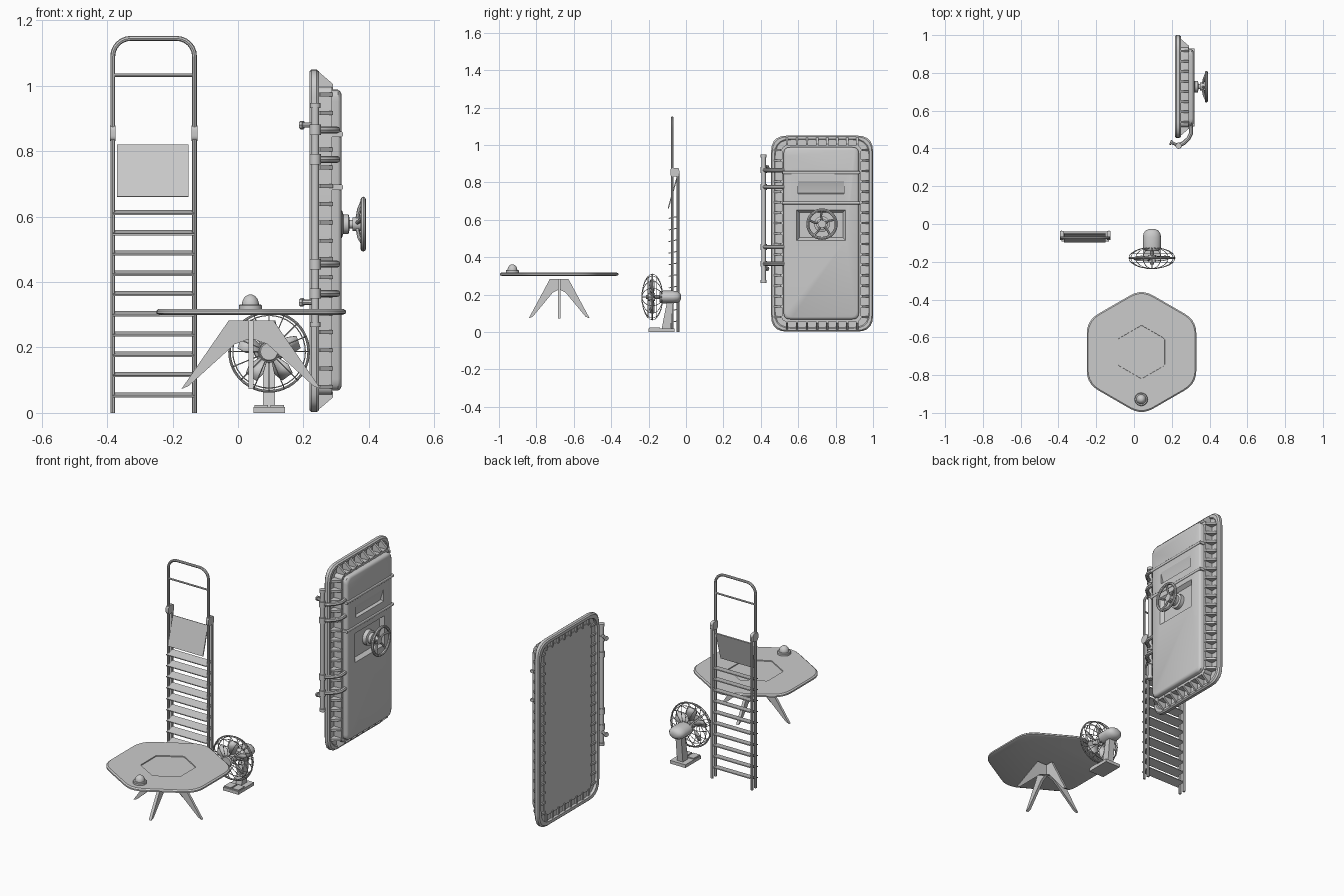
import bpy, bmesh
from math import sin, cos, pi, radians
from mathutils import Vector

if "Cube" in bpy.data.objects:
    bpy.data.objects.remove(bpy.data.objects["Cube"])


def finish(ob, angle=35):
    bpy.ops.object.select_all(action='DESELECT')
    ob.select_set(True)
    bpy.context.view_layer.objects.active = ob
    bpy.ops.object.shade_smooth_by_angle(angle=radians(angle))
    return ob


def from_bm(name, bm):
    bmesh.ops.recalc_face_normals(bm, faces=bm.faces)
    me = bpy.data.meshes.new(name)
    bm.to_mesh(me)
    bm.free()
    ob = bpy.data.objects.new(name, me)
    bpy.context.collection.objects.link(ob)
    return finish(ob)


def place(axis, u, v, w):
    return {'x': (w, u, v), 'y': (u, w, v), 'z': (u, v, w)}[axis]


def loft(name, axis, rings, closed=False):
    """Skin a stack of (outline, height) rings along an axis."""
    bm = bmesh.new()
    vs = [[bm.verts.new(place(axis, u, v, w)) for u, v in pts] for pts, w in rings]
    n = len(vs[0])
    pairs = list(zip(vs, vs[1:])) + ([(vs[-1], vs[0])] if closed else [])
    for a, b in pairs:
        for i in range(n):
            j = (i + 1) % n
            bm.faces.new((a[i], a[j], b[j], b[i]))
    if not closed:
        bm.faces.new(vs[0])
        bm.faces.new(vs[-1])
    return from_bm(name, bm)


def rounded(corners, d, n=5):
    out = []
    for i, c in enumerate(corners):
        c = Vector(c)
        a = c + (Vector(corners[i - 1]) - c).normalized() * d
        b = c + (Vector(corners[(i + 1) % len(corners)]) - c).normalized() * d
        for k in range(n + 1):
            t = k / n
            out.append(tuple(a * (1-t)**2 + c * 2*t*(1-t) + b * t*t))
    return out


def rect(u0, u1, v0, v1, d=0.0, inset=0.0):
    u0, u1, v0, v1 = u0 + inset, u1 - inset, v0 + inset, v1 - inset
    c = [(u0, v0), (u1, v0), (u1, v1), (u0, v1)]
    return rounded(c, d) if d else c


def circ(cu, cv, ru, rv=None, n=24):
    rv = ru if rv is None else rv
    return [(cu + ru*cos(2*pi*i/n), cv + rv*sin(2*pi*i/n)) for i in range(n)]


def box(name, x0, x1, y0, y1, z0, z1):
    return loft(name, 'z', [(rect(x0, x1, y0, y1), z0), (rect(x0, x1, y0, y1), z1)])


def tubes(name, paths, r, cyclic=False, res=2):
    cu = bpy.data.curves.new(name, 'CURVE')
    cu.dimensions = '3D'
    cu.bevel_depth, cu.bevel_resolution, cu.use_fill_caps = r, res, True
    for p in paths:
        s = cu.splines.new('POLY')
        s.points.add(len(p) - 1)
        for q, co in zip(s.points, p):
            q.co = (*co, 1)
        s.use_cyclic_u = cyclic
    tmp = bpy.data.objects.new(name + "_tmp", cu)
    bpy.context.collection.objects.link(tmp)
    dg = bpy.context.evaluated_depsgraph_get()
    me = bpy.data.meshes.new_from_object(tmp.evaluated_get(dg))
    bpy.data.objects.remove(tmp)
    ob = bpy.data.objects.new(name, me)
    bpy.context.collection.objects.link(ob)
    return finish(ob)


# ---- step ladder ----
XL, XR = -0.383, -0.133
R = 0.055
arc = [(XL + R - R*cos(a*pi/12), -0.073, 1.145 - R + R*sin(a*pi/12)) for a in range(7)]
arc += [(XL + XR - x, y, z) for x, y, z in reversed(arc)]
tubes("ladder_front_frame", [[(XL, -0.073, 0)] + arc + [(XR, -0.073, 0)]], 0.0075)
tubes("ladder_rear_legs", [[(x, -0.042, 0), (x, -0.042, 0.86)] for x in (XL, XR)], 0.0075)
tubes("ladder_top_bar", [[(XL, -0.073, 1.032), (XR, -0.073, 1.032)]], 0.005)
for i in range(10):     # treads tip slightly towards the front
    z = 0.055 + i * 0.062
    loft("ladder_step", 'x', [([(-0.092, z - 0.008), (-0.04, z + 0.003), (-0.041, z + 0.008), (-0.093, z - 0.003)], x)
                              for x in (XL, XR)])
loft("ladder_platform", 'x', [([(-0.098, 0.662), (-0.092, 0.66), (-0.047, 0.818), (-0.053, 0.82)], x)
                              for x in (-0.37, -0.151)])
for x in (XL, XR):
    loft("ladder_hinge_bracket", 'x', [(rect(-0.084, -0.036, 0.832, 0.878, 0.015), x + s * 0.009) for s in (-1, 1)])

# ---- hexagonal table ----
TX, TY = 0.04, -0.678
def hexa(r, d):
    return rounded([(TX + r*sin(k*pi/3), TY + r*cos(k*pi/3)) for k in range(6)], d)
loft("table_top", 'z', [(hexa(0.32, 0.07), 0.299), (hexa(0.335, 0.07), 0.304), (hexa(0.335, 0.07), 0.312),
                        (hexa(0.327, 0.07), 0.318), (hexa(0.142, 0.006), 0.318), (hexa(0.141, 0.006), 0.313)])
def leg(tip, top, inner, s, c):
    prof = [(0, 0.283), (top, 0.283), (tip, 0.073), (tip - 0.022, 0.082), (inner, 0.21), (0, 0.228)]
    return [(c + s * u, v) for u, v in prof]
for s in (-1, 1):
    loft("table_side_leg", 'y', [(leg(0.213, 0.068, 0.05, s, TX), TY + w) for w in (-0.007, 0.007)])
    loft("table_end_leg", 'x', [(leg(0.163, 0.05, 0.035, s, TY), TX + w) for w in (-0.008, 0.008)])
# bell on the table
BX, BY = 0.038, -0.928
loft("bell_base", 'z', [(circ(BX, BY, r), z) for r, z in ((0.035, 0.317), (0.035, 0.328), (0.032, 0.332))])
loft("bell_dome", 'z', [(circ(BX, BY, 0.026*cos(a*pi/14)), 0.331 + 0.031*sin(a*pi/14)) for a in range(7)])

# ---- desk fan ----
FX, FZ = 0.095, 0.187
box("fan_base", FX - 0.048, FX + 0.048, -0.2, -0.062, 0, 0.018)
for a, b in ((-0.045, -0.004), (0.004, 0.045)):
    box("fan_button_panel", FX + a, FX + b, -0.195, -0.14, 0.016, 0.024)
loft("fan_stand", 'z', [(rect(FX - 0.018, FX + 0.018, a, b), z)
                        for a, b, z in ((-0.13, -0.082, 0.018), (-0.1, -0.066, 0.17))])
loft("fan_motor", 'y', [(circ(FX, FZ, 0.047*k, 0.034*k), y) for k, y in
     ((0.75, -0.143), (0.95, -0.135), (1, -0.12), (1, -0.07), (0.92, -0.047), (0.7, -0.034), (0.35, -0.027))])
tubes("fan_shaft", [[(FX, -0.14, FZ), (FX, -0.215, FZ)]], 0.01)
tubes("fan_hub", [[(FX, -0.165, FZ), (FX, -0.205, FZ)]], 0.022, res=5)
def pol(r, a, y):
    return (FX + r*cos(a), y, FZ + r*sin(a))
prof = [(0.122*cos(t*pi/12), 0.056*sin(t*pi/12)) for t in range(6)]
wires = [[pol(r, k*pi/8, -0.18 + s*d) for r, d in prof] for k in range(16) for s in (-1, 1)]
tubes("fan_cage_wires", wires, 0.0018, res=1)
rings = [[pol(r, k*pi/18, -0.18 + s*d) for k in range(36)]
         for r, d in ((0.031, 0.054), (0.111, 0.023)) for s in (-1, 1)]
tubes("fan_cage_rings", rings, 0.002, True, 1)
tubes("fan_cage_rim", [[pol(0.121, k*pi/24, -0.18) for k in range(48)]], 0.004, True)
loft("fan_badge", 'y', [(circ(FX, FZ, 0.03), -0.234), (circ(FX, FZ, 0.026), -0.239)])
for k in range(5):
    bm = bmesh.new()
    a0 = k*2*pi/5 + pi/2
    vs = [bm.verts.new(pol(r, a0 + da, y)) for r, da, y in
          ((0.02, -0.35, -0.177), (0.07, -0.4, -0.17), (0.097, -0.2, -0.173),
           (0.097, 0.2, -0.19), (0.07, 0.35, -0.197), (0.02, 0.35, -0.193))]
    for q in ((0, 1, 4, 5), (1, 2, 3, 4)):
        bm.faces.new([vs[i] for i in q])
    ob = from_bm("fan_blade", bm)
    ob.modifiers.new("thickness", 'SOLIDIFY').thickness = 0.003

# ---- bulkhead door ----
D = (0.455, 1.0, 0.002, 1.05, 0.085)
loft("door_rim", 'x', [(rect(*D, inset=i), x) for i, x in
     ((0, 0.224), (0, 0.24), (0.006, 0.248), (0.018, 0.248), (0.022, 0.244), (0.022, 0.218), (0.006, 0.218))], True)
loft("door_back_plate", 'x', [(rect(*D, inset=0.01), x) for x in (0.234, 0.24)])
loft("door_inner_step", 'x', [(rect(0.512, 0.936, 0.055, 0.998, 0.03), x) for x in (0.23, 0.288)])
P = (0.522, 0.924, 0.068, 0.988, 0.035)
panel = loft("door_panel", 'x', [(rect(*P, inset=i), x) for i, x in
             ((0, 0.235), (0, 0.305), (0.004, 0.312), (0.012, 0.316))])
# square wheel recess and a wedge-shaped slot
C = (0.59, 0.855, 0.488, 0.655)
cuts = [loft("recess_cutter", 'x', [(rect(*C, inset=0.016), 0.296), (rect(*C), 0.318), (rect(*C), 0.34)]),
        loft("slot_cutter", 'x', [(rect(0.6, 0.845, 0.742, 0.75), 0.298), (rect(0.6, 0.845, 0.738, 0.81), 0.317),
                                  (rect(0.6, 0.845, 0.738, 0.81), 0.34)])]
for c in cuts:
    m = panel.modifiers.new("recess", 'BOOLEAN')
    m.object, m.solver = c, 'EXACT'
    bpy.context.view_layer.objects.active = panel
    bpy.ops.object.modifier_apply(modifier=m.name)
    bpy.data.objects.remove(c)
finish(panel)
# reinforcing bands
for z in (0.852, 0.69):
    loft("door_band", 'y', [(rect(0.24, 0.321, z - 0.008, z + 0.008, 0.006), y) for y in (0.516, 0.93)])
# gussets all round
bm = bmesh.new()
def gusset(pos, out, tan):
    pos, out, tan = Vector(pos), Vector(out), Vector(tan)
    ends = []
    for s in (-0.006, 0.006):
        ends.append([bm.verts.new(pos + out*u + tan*s + Vector((x, 0, 0)))
                     for u, x in ((-0.01, 0.226), (0.042, 0.226), (0.042, 0.25), (0.008, 0.29), (-0.01, 0.29))])
    for e in ends:
        bm.faces.new(e)
    for i in range(5):
        j = (i + 1) % 5
        bm.faces.new((ends[0][i], ends[0][j], ends[1][j], ends[1][i]))
for i in range(17):
    z = 0.08 + i * 0.0558
    gusset((0, 0.512, z), (0, -1, 0), (0, 0, 1))
    gusset((0, 0.936, z), (0, 1, 0), (0, 0, 1))
for i in range(8):
    y = 0.54 + i * 0.0537
    gusset((0, y, 0.055), (0, 0, -1), (0, 1, 0))
    gusset((0, y, 0.998), (0, 0, 1), (0, 1, 0))
from_bm("door_gussets", bm)
# hinge rod, arms and lugs
HX, HY = 0.236, 0.415
tubes("hinge_rod", [[(HX, HY, 0.265), (HX, HY, 0.945)]], 0.012, res=4)
for zc in (0.82, 0.41):
    for dz in (-0.045, 0.045):
        z = zc + dz
        tubes("hinge_arm", [[(HX, HY, z), (0.262, 0.428, z), (0.288, 0.452, z), (0.302, 0.48, z), (0.3, 0.525, z)]], 0.011)
        tubes("hinge_collar", [[(HX, HY, z - 0.016), (HX, HY, z + 0.016)]], 0.017, res=4)
for z in (0.88, 0.338):
    tubes("hinge_lug", [[(0.196, 0.432, z), (HX, HY, z)]], 0.008)
    tubes("hinge_lug_head", [[(0.191, 0.434, z), (0.2, 0.43, z)]], 0.013)
for z in (0.27, 0.94):
    tubes("hinge_cap", [[(HX, HY, z - 0.008), (HX, HY, z + 0.008)]], 0.016, res=4)
# hand wheel
WY, WZ = 0.727, 0.577
def wheel(r, a, x):
    return (x, WY + r*cos(a), WZ + r*sin(a))
loft("wheel_flange", 'x', [(circ(WY, WZ, r), x) for r, x in
     ((0.042, 0.292), (0.042, 0.318), (0.03, 0.322), (0.03, 0.338), (0.018, 0.341))])
tubes("wheel_shaft", [[(0.31, WY, WZ), (0.372, WY, WZ)]], 0.013, res=4)
tubes("wheel_hub", [[(0.35, WY, WZ), (0.374, WY, WZ)]], 0.021, res=4)
tubes("wheel_rim", [[wheel(0.076, k*pi/20, 0.383) for k in range(40)]], 0.008, True)
tubes("wheel_spokes", [[wheel(0.012, a, 0.364), wheel(0.045, a + 0.12, 0.37), wheel(0.076, a, 0.383)]
                       for a in (pi/2 + k*2*pi/5 for k in range(5))], 0.006)
